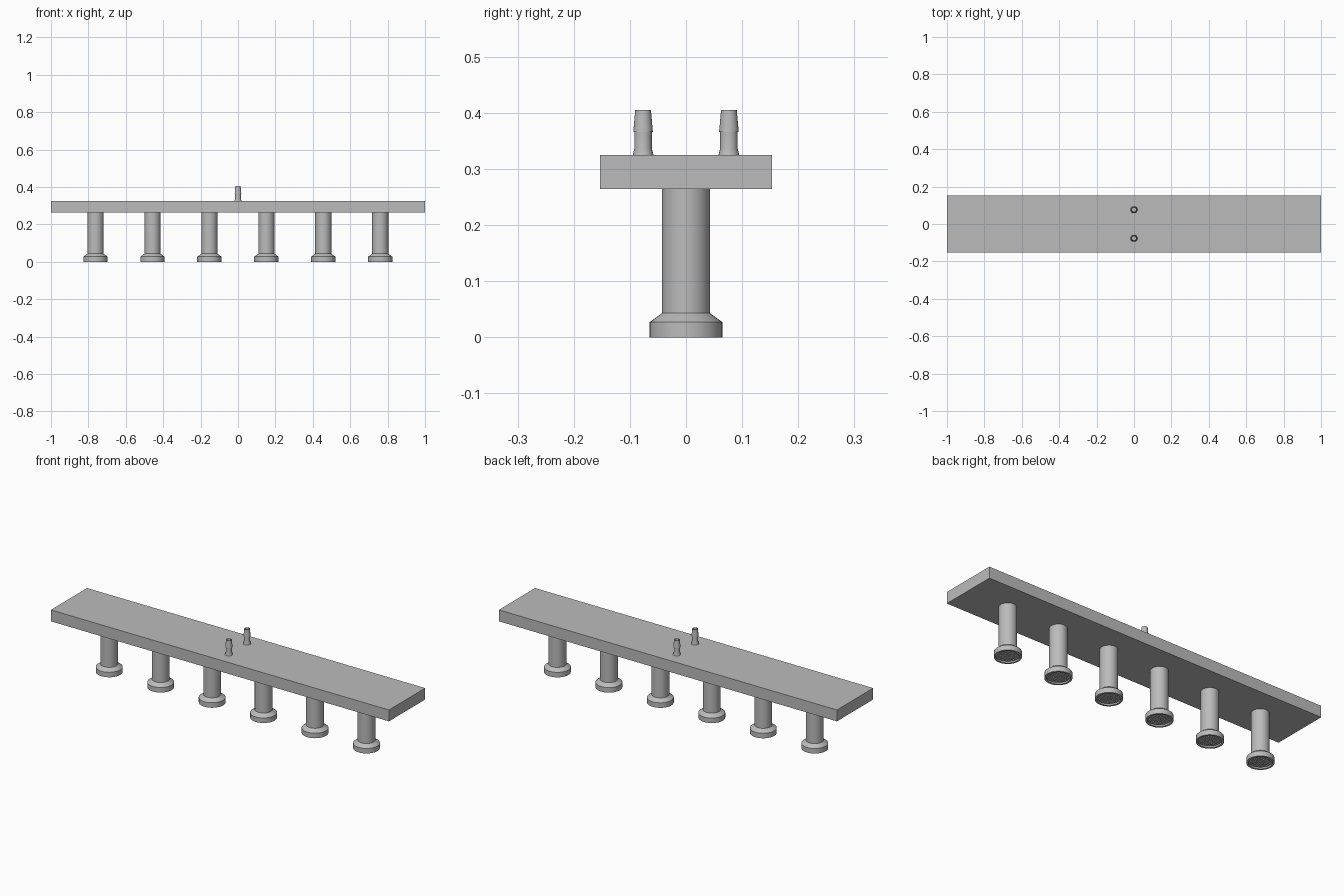
import bpy, bmesh, math

if "Cube" in bpy.data.objects:
    bpy.data.objects.remove(bpy.data.objects["Cube"])

# single grey material
grey = bpy.data.materials.new("light grey")
grey.diffuse_color = (0.5, 0.5, 0.5, 1)
grey.use_nodes = True
grey.node_tree.nodes["Principled BSDF"].inputs["Base Color"].default_value = grey.diffuse_color


def add_object(name, bm, loc=(0, 0, 0)):
    bmesh.ops.recalc_face_normals(bm, faces=bm.faces)
    me = bpy.data.meshes.new(name)
    bm.to_mesh(me)
    bm.free()
    me.materials.append(grey)
    ob = bpy.data.objects.new(name, me)
    ob.location = loc
    bpy.context.collection.objects.link(ob)
    return ob


def lathe(profile, segs):
    """Revolve (radius, z) points around z; radius 0 closes at the axis."""
    bm = bmesh.new()
    vs = [bm.verts.new((r, 0, z)) for r, z in profile]
    es = [bm.edges.new(p) for p in zip(vs, vs[1:])]
    bmesh.ops.spin(bm, geom=vs + es, cent=(0, 0, 0), axis=(0, 0, 1),
                   angle=2 * math.pi, steps=segs, use_duplicate=False)
    bmesh.ops.remove_doubles(bm, verts=bm.verts, dist=1e-5)
    return bm


def smooth(ob):
    bpy.ops.object.select_all(action='DESELECT')
    ob.select_set(True)
    bpy.context.view_layer.objects.active = ob
    bpy.ops.object.shade_smooth_by_angle(angle=math.radians(30))


# manifold plate
bm = bmesh.new()
bmesh.ops.create_cube(bm, size=1)
bmesh.ops.scale(bm, vec=(2, 0.306, 0.061), verts=bm.verts)
add_object("manifold_plate", bm, (0, 0, 0.2945))

# spray head: stem, flared collar and recessed face
head = add_object("spray_head_1", lathe(
    [(0, 0.265), (0.043, 0.265), (0.043, 0.043), (0.065, 0.027), (0.065, 0),
     (0.055, 0), (0.055, 0.008), (0, 0.008)], 32))

# rings of spray holes cut into the face
bm = bmesh.new()
for ring in range(5):
    count = max(1, ring * 6)
    for k in range(count):
        a = 2 * math.pi * k / count
        d = bmesh.ops.create_cone(bm, cap_ends=True, segments=10,
                                  radius1=0.0032, radius2=0.0032, depth=0.016)
        bmesh.ops.translate(bm, verts=d["verts"], vec=(
            0.0115 * ring * math.cos(a), 0.0115 * ring * math.sin(a), 0.008))
cutter = add_object("hole_cutter", bm)
cutter.hide_render = True
mod = head.modifiers.new("holes", 'BOOLEAN')
mod.operation = 'DIFFERENCE'
mod.solver = 'EXACT'
mod.object = cutter
bpy.context.view_layer.objects.active = head
head.select_set(True)
bpy.ops.object.modifier_apply(modifier="holes")
bpy.data.objects.remove(cutter)
smooth(head)

# repeat the head along the plate
for i in range(6):
    ob = head if i == 0 else bpy.data.objects.new(f"spray_head_{i + 1}", head.data)
    if i:
        bpy.context.collection.objects.link(ob)
    ob.location.x = -0.762 + 0.3045 * i

# pair of hose barbs with an open bore
for name, y in (("front_hose_barb", -0.0765), ("rear_hose_barb", 0.0765)):
    smooth(add_object(name, lathe(
        [(0, 0.325), (0.0185, 0.325), (0.0155, 0.337), (0.0155, 0.366),
         (0.0175, 0.366), (0.0140, 0.405), (0.0105, 0.405), (0.0105, 0.330),
         (0, 0.330)], 24), (0, y, 0)))
